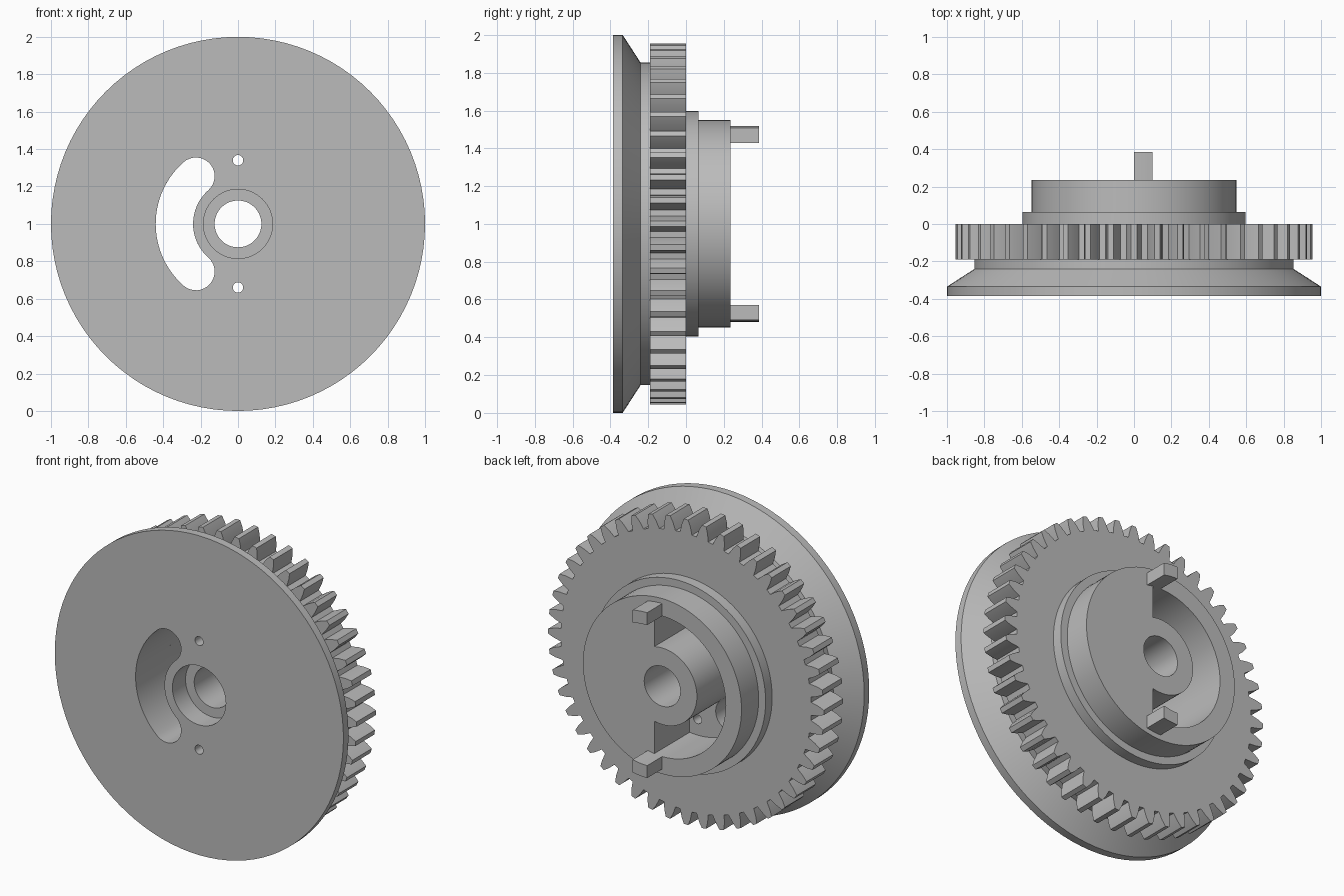
import bpy, bmesh
from math import sin, cos, pi, radians, asin, sqrt

if "Cube" in bpy.data.objects:
    bpy.data.objects.remove(bpy.data.objects["Cube"], do_unlink=True)

grey = bpy.data.materials.new("plain grey")
grey.use_nodes = True
grey.diffuse_color = (0.5, 0.5, 0.5, 1)
grey.node_tree.nodes["Principled BSDF"].inputs["Base Color"].default_value = (0.5, 0.5, 0.5, 1)

AXIS_Z = 1.0   # height of the wheel axis
SEG = 96


def finish(name, bm):
    bmesh.ops.recalc_face_normals(bm, faces=bm.faces[:])
    mesh = bpy.data.meshes.new(name)
    bm.to_mesh(mesh)
    bm.free()
    mesh.materials.append(grey)
    ob = bpy.data.objects.new(name, mesh)
    ob.location.z = AXIS_Z
    bpy.context.collection.objects.link(ob)
    return ob


def prism(name, outline, y0, y1):
    """Extrude an (x, z) outline along the axis."""
    bm = bmesh.new()
    face = bm.faces.new([bm.verts.new((x, y0, z)) for x, z in outline])
    ext = bmesh.ops.extrude_face_region(bm, geom=[face])
    verts = [g for g in ext["geom"] if isinstance(g, bmesh.types.BMVert)]
    bmesh.ops.translate(bm, vec=(0, y1 - y0, 0), verts=verts)
    return finish(name, bm)


def lathe(name, profile):
    """Stack rings of (radius, y) about the axis and cap both ends."""
    bm = bmesh.new()
    rings = [[bm.verts.new((r * cos(2 * pi * i / SEG), y, r * sin(2 * pi * i / SEG)))
              for i in range(SEG)] for r, y in profile]
    for a, b in zip(rings, rings[1:]):
        for i in range(SEG):
            j = (i + 1) % SEG
            bm.faces.new((a[i], a[j], b[j], b[i]))
    bm.faces.new(rings[0])
    bm.faces.new(rings[-1])
    return finish(name, bm)


def arc(r, a0, a1, n, cx=0, cz=0):
    """Arc points, angles measured from -x towards +z."""
    angles = [a0 + (a1 - a0) * i / n for i in range(n + 1)]
    return [(cx - r * cos(a), cz + r * sin(a)) for a in angles]


def disc(name, r, y0, y1, cz=0, n=64):
    return prism(name, arc(r, 0, 2 * pi, n, 0, cz)[:-1], y0, y1)


# Flanged front disc
flange = lathe("flange", [(1, -.385), (1, -.335), (.853, -.24), (.853, -.19)])

# Gear ring with tapered teeth
TEETH, ROOT, PITCH, TIP = 48, .868, .917, .955
outline = []
for i in range(TEETH):
    for r, f in ((ROOT, -.36), (PITCH, -.25), (TIP, -.12), (TIP, .12), (PITCH, .25), (ROOT, .36)):
        a = 2 * pi * (i + f) / TEETH
        outline.append((r * sin(a), r * cos(a)))
gear = prism("gear", outline, -.19, 0)

# Stepped rear hub
hub = lathe("hub", [(.597, 0), (.597, .065), (.549, .065), (.549, .235)])

# Cutters: bore, counterbore, pin holes, curved slot, rear pocket
INNER, MID, OUTER = .24, .34, .44
bore = disc("bore_cutter", .125, -.6, .6)
counterbore = disc("counterbore_cutter", .185, -.6, -.255)
pins = [disc("pin_cutter", .028, -.6, -.05, s * MID, 24) for s in (1, -1)]

end = radians(48.6)
ex, ez, er = MID * cos(end), MID * sin(end), (OUTER - INNER) / 2
slot_outline = (arc(OUTER, -end, end, 32)
                + arc(er, end, end + pi, 16, -ex, ez)[1:-1]
                + arc(INNER, end, -end, 32)
                + arc(er, pi - end, 2 * pi - end, 16, -ex, -ez)[1:-1])
slot = prism("slot_cutter", slot_outline, -.6, -.05)

WALL_X = .055
ao, ai = (pi / 2 + asin(WALL_X / r) for r in (OUTER, INNER))
pocket = prism("pocket_cutter", arc(OUTER, -ao, ao, 56) + arc(INNER, ai, -ai, 48), -.115, .6)


def cut(ob, cutters):
    bpy.context.view_layer.objects.active = ob
    for c in cutters:
        mod = ob.modifiers.new("cut", "BOOLEAN")
        mod.operation, mod.solver, mod.object = "DIFFERENCE", "EXACT", c
        bpy.ops.object.modifier_apply(modifier=mod.name)


cut(flange, [bore, counterbore, slot] + pins)
cut(gear, [bore, slot, pocket] + pins)
cut(hub, [bore, pocket])
for c in [bore, counterbore, slot, pocket] + pins:
    bpy.data.objects.remove(c, do_unlink=True)

# Drive lugs, curved to follow the hub
LUG_IN, LUG_OUT, STEPS = .44, .518, 4
lugs = []
for name, s in (("upper_lug", 1), ("lower_lug", -1)):
    xs = [.1 * i / STEPS for i in range(STEPS + 1)]
    pts = [(x, s * sqrt(LUG_OUT ** 2 - x * x)) for x in xs]
    pts += [(x, s * sqrt(LUG_IN ** 2 - x * x)) for x in reversed(xs)]
    lugs.append(prism(name, pts, .235, .385))

# Smooth round walls, crisp edges
for ob in [flange, gear, hub] + lugs:
    bpy.ops.object.select_all(action="DESELECT")
    ob.select_set(True)
    bpy.context.view_layer.objects.active = ob
    bpy.ops.object.shade_smooth_by_angle(angle=radians(25))
